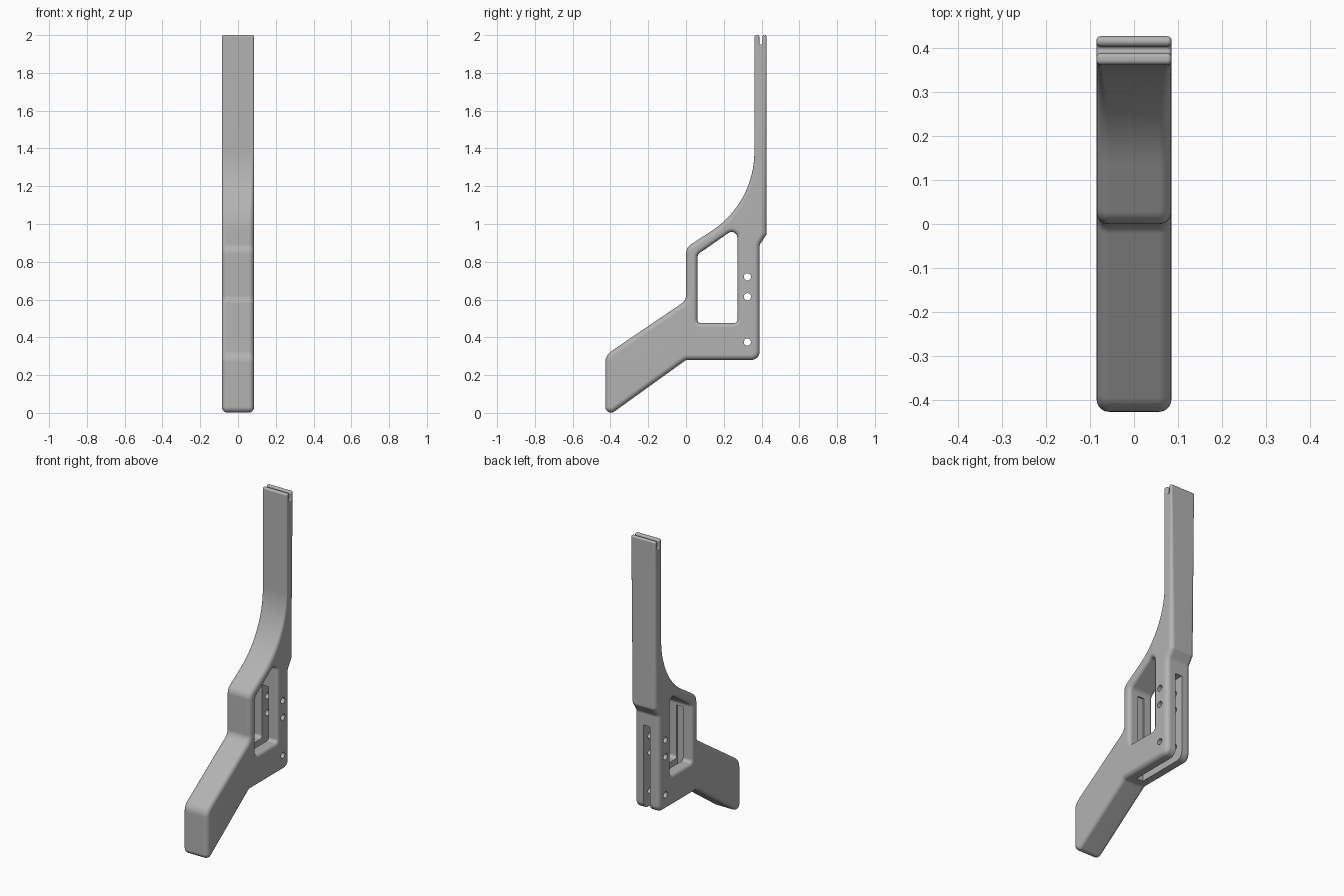
import bpy, bmesh, math
from mathutils import Vector

cube = bpy.data.objects.get("Cube")
if cube:
    bpy.data.objects.remove(cube, do_unlink=True)

HALF = 0.085      # half the body thickness
STEPS = 6         # segments in the edge rounding

grey = bpy.data.materials.new("plain grey")
grey.use_nodes = True
colour = (0.45, 0.45, 0.45, 1)
grey.diffuse_color = colour
grey.node_tree.nodes["Principled BSDF"].inputs["Base Color"].default_value = colour


def rounded(corners):
    """Turn (y, z, radius) corners into a closed outline with arcs."""
    points = []
    for i, (y, z, radius) in enumerate(corners):
        p = Vector((y, z))
        a = (Vector(corners[i - 1][:2]) - p).normalized()
        b = (Vector(corners[(i + 1) % len(corners)][:2]) - p).normalized()
        half = a.angle(b) / 2
        centre = p + (a + b).normalized() * radius / math.sin(half)
        start = p + a * radius / math.tan(half) - centre
        end = p + b * radius / math.tan(half) - centre
        sweep = math.pi - 2 * half
        count = 16 if radius > 0.2 else 7
        for k in range(count + 1):
            t = k / count
            arc = (start * math.sin((1 - t) * sweep) + end * math.sin(t * sweep)) / math.sin(sweep)
            points.append(centre + arc)
    return points


def edge_radius(z):
    """Large rounding on the body, fading to a fine one on the neck."""
    t = min(max((z - 1.0) / 0.38, 0), 1)
    return 0.028 + t * (0.009 - 0.028)


def add_wall(bm, points, scale):
    """Sweep the outline across x with rounded rims; return both rim loops."""
    n = len(points)
    normals = []
    for i in range(n):
        d1 = (points[i] - points[i - 1]).normalized()
        d2 = (points[(i + 1) % n] - points[i]).normalized()
        n1, n2 = Vector((d1.y, -d1.x)), Vector((d2.y, -d2.x))
        m = (n1 + n2).normalized()
        normals.append(m / max(m.dot(n1), 0.5))
    angles = [math.pi / 2 * k / STEPS for k in range(STEPS + 1)]
    layers = [(-1, a) for a in reversed(angles)] + [(1, a) for a in angles]
    rings = []
    for side, a in layers:
        ring = []
        for p, normal in zip(points, normals):
            r = edge_radius(p.y) * scale
            q = p - normal * r * (1 - math.cos(a))
            ring.append(bm.verts.new((side * (HALF - r * (1 - math.sin(a))), q.x, q.y)))
        rings.append(ring)
    for lower, upper in zip(rings, rings[1:]):
        for i in range(n):
            j = (i + 1) % n
            bm.faces.new((lower[i], lower[j], upper[j], upper[i]))
    return rings[0], rings[-1]


# Side outline: stock, base, back, forked neck top, front curve, front post
outline = rounded([
    (-0.427, -0.027, 0.03), (0.0, 0.28, 0.03),
    (0.39, 0.28, 0.045), (0.39, 0.89, 0.03), (0.427, 0.945, 0.03),
    (0.427, 2.0, 0.011), (0.404, 2.0, 0.011),
    (0.404, 1.95, 0.007), (0.389, 1.95, 0.007),
    (0.389, 2.0, 0.011), (0.362, 2.0, 0.011),
    (0.362, 1.11, 0.5), (0.0, 0.875, 0.06),
    (0.0, 0.595, 0.05), (-0.427, 0.305, 0.07),
])
# Window outline, wound the other way so its rounding faces inward
window = rounded([
    (0.06, 0.475, 0.02), (0.06, 0.838, 0.035),
    (0.272, 0.985, 0.03), (0.272, 0.475, 0.02),
])

bm = bmesh.new()
outer_rims = add_wall(bm, outline, 1.0)
window_rims = add_wall(bm, window, 0.8)
# Flat side faces between the outer rim and the window rim
for outer, inner in zip(outer_rims, window_rims):
    edges = [bm.edges.get((ring[i - 1], ring[i])) for ring in (outer, inner) for i in range(len(ring))]
    bmesh.ops.triangle_fill(bm, edges=edges, use_beauty=True)
bmesh.ops.recalc_face_normals(bm, faces=bm.faces)
mesh = bpy.data.meshes.new("frame_body")
bm.to_mesh(mesh)
bm.free()
body = bpy.data.objects.new("frame_body", mesh)
bpy.context.collection.objects.link(body)
mesh.materials.append(grey)

# Slot through the rear post and the base, open to the window
bpy.ops.mesh.primitive_cube_add(size=1, location=(0, 0.275, 0.505))
slot = bpy.context.object
slot.name = "slot_cutter"
slot.scale = (0.045, 0.45, 0.61)
cutters = [slot]

# Three pin holes across the rear post
for z in (0.72, 0.615, 0.375):
    bpy.ops.mesh.primitive_cylinder_add(vertices=24, radius=0.019, depth=0.4,
                                        location=(0, 0.325, z), rotation=(0, math.pi / 2, 0))
    bpy.context.object.name = "pin_hole_cutter"
    cutters.append(bpy.context.object)

bpy.ops.object.select_all(action='DESELECT')
body.select_set(True)
bpy.context.view_layer.objects.active = body
for cutter in cutters:
    cutter.hide_render = True
    cutter.data.materials.append(grey)
    cut = body.modifiers.new("cut", 'BOOLEAN')
    cut.operation = 'DIFFERENCE'
    cut.solver = 'EXACT'
    cut.object = cutter
    bpy.ops.object.modifier_apply(modifier=cut.name)
for cutter in cutters:
    bpy.data.objects.remove(cutter, do_unlink=True)

# Smooth roundings with crisp cut edges
bpy.ops.object.shade_smooth_by_angle(angle=math.radians(35))
weighted = body.modifiers.new("weighted_normals", 'WEIGHTED_NORMAL')
weighted.keep_sharp = True
